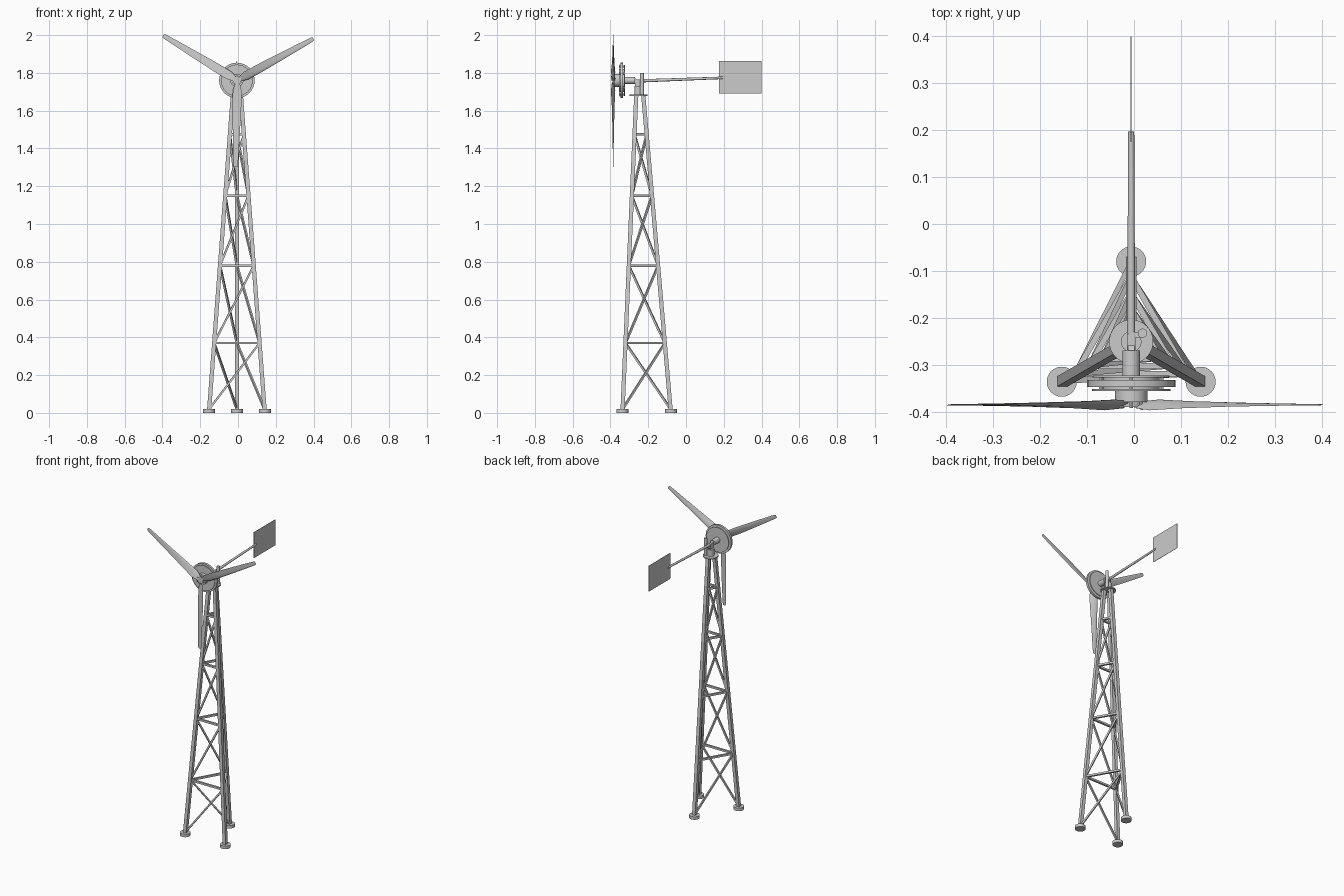
import bpy, bmesh, math
from mathutils import Vector, Matrix

if "Cube" in bpy.data.objects:
    bpy.data.objects.remove(bpy.data.objects["Cube"])

CX, CY, HZ = -0.006, -0.251, 1.76   # tower axis and rotor height


def new_obj(name, bm, smooth=False):
    bmesh.ops.recalc_face_normals(bm, faces=bm.faces)
    me = bpy.data.meshes.new(name)
    bm.to_mesh(me)
    bm.free()
    ob = bpy.data.objects.new(name, me)
    bpy.context.collection.objects.link(ob)
    if smooth:
        bpy.ops.object.select_all(action='DESELECT')
        ob.select_set(True)
        bpy.context.view_layer.objects.active = ob
        bpy.ops.object.shade_smooth_by_angle(angle=math.radians(35))
    return ob


def rod(name, a, b, r, r2=None, sides=12):
    a, b = Vector(a), Vector(b)
    d = b - a
    m = Matrix.Translation((a + b) / 2) @ d.to_track_quat('Z', 'Y').to_matrix().to_4x4()
    if sides == 4:
        m = m @ Matrix.Rotation(math.radians(45), 4, 'Z')
    bm = bmesh.new()
    bmesh.ops.create_cone(bm, cap_ends=True, segments=sides, radius1=r,
                          radius2=r if r2 is None else r2, depth=d.length, matrix=m)
    return new_obj(name, bm, sides > 4)


def box(name, c, size, top_shift=(0, 0, 0)):
    bm = bmesh.new()
    bmesh.ops.create_cube(bm, size=1, matrix=Matrix.Translation(c) @ Matrix.Diagonal((*size, 1)))
    for v in bm.verts:
        if v.co.z > c[2]:
            v.co += Vector(top_shift)
    return new_obj(name, bm)


def disc(name, y0, y1, r, sides=32, x=CX, z=HZ):
    return rod(name, (x, y0, z), (x, y1, z), r, sides=sides)


def leg_point(i, z):
    r = 0.171 + (0.024 - 0.171) * z / 1.69
    a = math.radians(90 + 120 * i)
    return Vector((CX + r * math.cos(a), CY + r * math.sin(a), z))


# Tapered three-legged lattice tower, one diagonal per bay winding round it
levels = [0.02, 0.37, 0.78, 1.15, 1.475]
for i in range(3):
    j = (i + 1) % 3
    lo, hi = leg_point(i, 0.01), leg_point(i, 1.685)
    box("tower_leg", (lo.x, lo.y, 0.8475), (0.022, 0.022, 1.675), (hi.x - lo.x, hi.y - lo.y, 0))
    f = leg_point(i, 0)
    rod("foot_pad", f, (f.x, f.y, 0.02), 0.032, sides=32)
    for k, z in enumerate(levels):
        if k:
            rod("cross_bar", leg_point(i, z), leg_point(j, z), 0.009, sides=4)
        if k < len(levels) - 1:
            rod("diagonal_brace", leg_point(i, z), leg_point(j, levels[k + 1]), 0.0075, sides=4)

# Turning head on the tower top
rod("top_plate", (CX, CY, 1.678), (CX, CY, 1.686), 0.047, sides=32)
rod("yaw_tube", (CX, CY, 1.68), (CX, CY, 1.73), 0.022, sides=24)
rod("hinge_pipe", (0.018, -0.233, 1.68), (0.018, -0.233, 1.80), 0.010, sides=16)
box("head_block", (CX, -0.252, 1.742), (0.018, 0.034, 0.044))
rod("head_strut", (CX, -0.275, 1.768), (CX, -0.235, 1.735), 0.010, sides=4)
box("hinge_bracket", (0.006, -0.236, 1.755), (0.024, 0.012, 0.022))

# Tail boom and vane
rod("tail_boom", (CX, -0.234, 1.758), (CX, 0.197, 1.774), 0.0085, 0.0065)
box("tail_vane", (CX, 0.2875, 1.777), (0.002, 0.225, 0.172))

# Generator: shaft, stator between two rotor plates, front hub
disc("shaft_housing", -0.27, -0.324, 0.019, 24)
disc("rear_rotor_plate", -0.323, -0.327, 0.082)
disc("stator", -0.333, -0.348, 0.094)
disc("front_rotor_plate", -0.352, -0.356, 0.084)
disc("generator_core", -0.325, -0.354, 0.06)
disc("hub", -0.354, -0.380, 0.035, 24)
disc("hub_cap", -0.376, -0.390, 0.022, 24)
for i in range(6):
    a = math.radians(60 * i + 30)
    dx, dz = math.cos(a), math.sin(a)
    disc("stator_bolt", -0.325, -0.354, 0.005, 6, CX + 0.074 * dx, HZ + 0.074 * dz)
    disc("hub_bolt", -0.376, -0.392, 0.004, 6, CX + 0.024 * dx, HZ + 0.024 * dz)

# Twisted, tapered blades: (radius, chord, pitch in degrees, thickness)
stations = [(0.015, 0.030, 28, 0.007), (0.055, 0.052, 26, 0.008),
            (0.13, 0.049, 17, 0.007), (0.25, 0.040, 10, 0.006),
            (0.37, 0.031, 6, 0.004), (0.45, 0.024, 4, 0.003), (0.459, 0.017, 4, 0.002)]
section = [(-0.5, 0), (-0.38, 0.4), (-0.15, 0.5), (0.2, 0.3), (0.5, 0),
           (0.2, -0.2), (-0.2, -0.4), (-0.4, -0.35)]
for i in range(3):
    bm = bmesh.new()
    rings = []
    for rad, chord, pitch, thick in stations:
        c, s = math.cos(math.radians(pitch)), math.sin(math.radians(pitch))
        rings.append([bm.verts.new((rad, -s * u * chord + c * v * thick,
                                    c * u * chord + s * v * thick)) for u, v in section])
    n = len(section)
    for p, q in zip(rings, rings[1:]):
        for k in range(n):
            bm.faces.new((p[k], p[(k + 1) % n], q[(k + 1) % n], q[k]))
    bm.faces.new(rings[0])
    bm.faces.new(rings[-1])
    ang = math.radians(28.8 + 120 * i)
    bm.transform(Matrix.Translation((-0.003, -0.386, HZ)) @ Matrix.Rotation(-ang, 4, 'Y'))
    new_obj("rotor_blade", bm, True)
